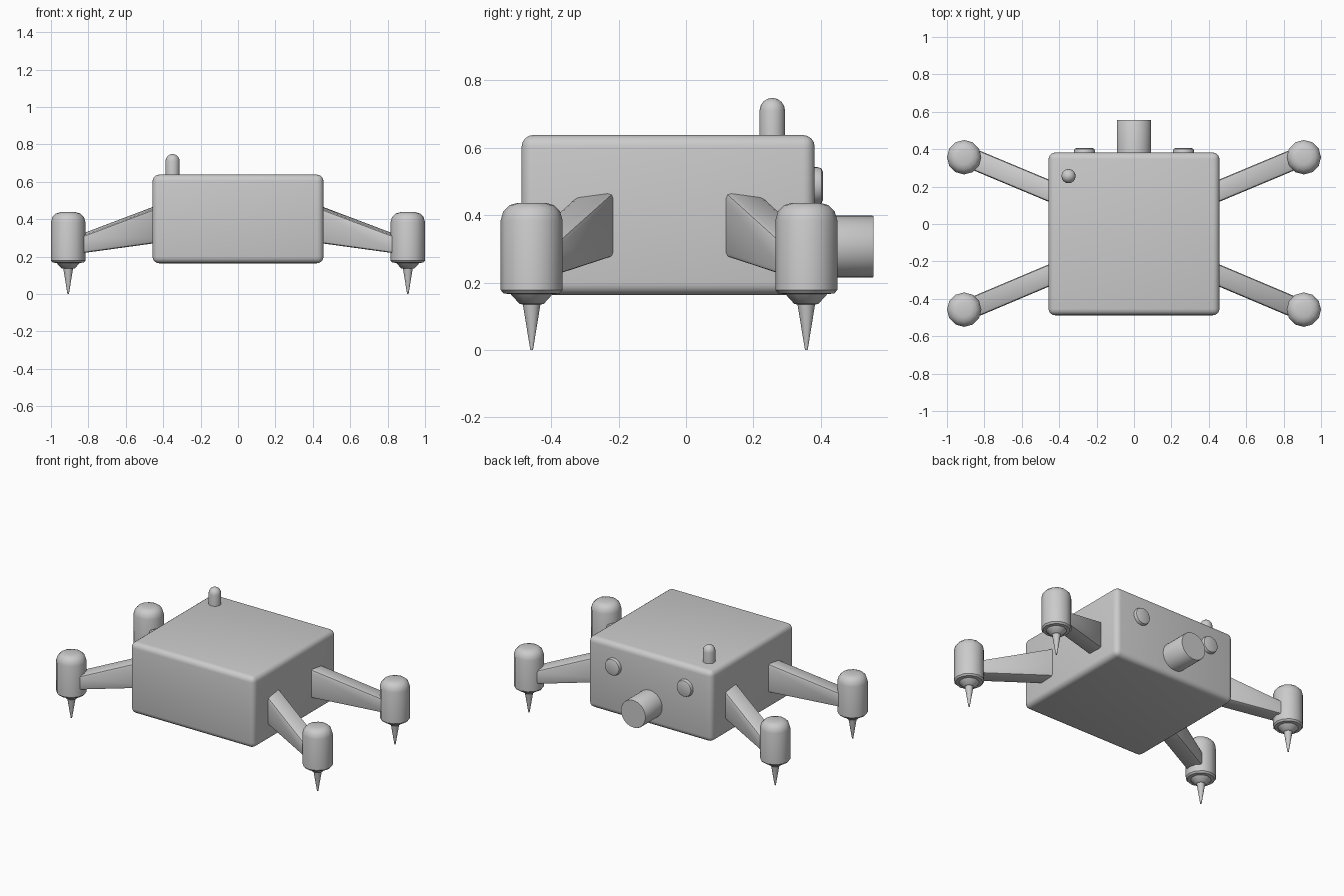
import bpy, bmesh
from math import radians, sin, cos, pi
from mathutils import Vector, Matrix

if "Cube" in bpy.data.objects:
    bpy.data.objects.remove(bpy.data.objects["Cube"])


def finish(name, bm, angle=40, bevel=0, segments=3):
    bmesh.ops.remove_doubles(bm, verts=bm.verts, dist=1e-5)
    bmesh.ops.recalc_face_normals(bm, faces=bm.faces)
    if bevel:
        bmesh.ops.bevel(bm, geom=bm.edges[:], offset=bevel, segments=segments,
                        profile=0.5, affect='EDGES')
    me = bpy.data.meshes.new(name)
    bm.to_mesh(me)
    bm.free()
    ob = bpy.data.objects.new(name, me)
    bpy.context.collection.objects.link(ob)
    bpy.ops.object.select_all(action='DESELECT')
    ob.select_set(True)
    bpy.context.view_layer.objects.active = ob
    bpy.ops.object.shade_smooth_by_angle(angle=radians(angle))
    return ob


def lathe(name, profile, loc, sides, along_y=False, angle=40):
    """Closed solid of revolution from (radius, height) points."""
    bm = bmesh.new()
    rings = [[bm.verts.new((r * cos(2 * pi * i / sides), r * sin(2 * pi * i / sides), h))
              for i in range(sides)] for r, h in profile]
    for a, b in zip(rings, rings[1:]):
        for i in range(sides):
            j = (i + 1) % sides
            bm.faces.new((a[i], a[j], b[j], b[i]))
    bm.faces.new(rings[0][::-1])
    bm.faces.new(rings[-1])
    if along_y:
        bm.transform(Matrix.Rotation(-pi / 2, 4, 'X'))
    bm.transform(Matrix.Translation(loc))
    return finish(name, bm, angle)


def arm(name, a, b):
    """Tapered beam; a and b are (x, y, z_low, z_high, half_width)."""
    d = Vector((b[0] - a[0], b[1] - a[1], 0)).normalized()
    side = Vector((-d.y, d.x, 0))
    bm = bmesh.new()
    ends = []
    for x, y, lo, hi, w in (a, b):
        ends.append([bm.verts.new(Vector((x, y, z)) + side * s * w)
                     for s, z in ((-1, lo), (1, lo), (1, hi), (-1, hi))])
    p, q = ends
    for i in range(4):
        j = (i + 1) % 4
        bm.faces.new((p[i], p[j], q[j], q[i]))
    bm.faces.new(p[::-1])
    bm.faces.new(q)
    return finish(name, bm, 40, 0.015, 2)


# Main body
bm = bmesh.new()
bmesh.ops.create_cube(bm, size=1)
bm.transform(Matrix.Translation((0, -0.053, 0.401)) @ Matrix.Diagonal((0.914, 0.87, 0.474, 1)))
finish("body", bm, 40, 0.035, 4)

# Arms, pods and pointed feet
pod = [(0.055, 0.165), (0.083, 0.168), (0.092, 0.178), (0.092, 0.385),
       (0.084, 0.412), (0.066, 0.43), (0.04, 0.437)]
spike = [(0.004, 0), (0.026, 0.135), (0.036, 0.137), (0.066, 0.17), (0.066, 0.19)]
for sx, side in ((-1, "left"), (1, "right")):
    for end, py, y0, y1 in (("front", -0.458, -0.235, -0.444), ("back", 0.357, 0.138, 0.345)):
        arm(f"{end}_{side}_arm", (sx * 0.36, y0, 0.285, 0.495, 0.055),
            (sx * 0.855, y1, 0.217, 0.308, 0.055))
        lathe(f"{end}_{side}_pod", pod, (sx * 0.908, py, 0), 12)
        lathe(f"{end}_{side}_foot_spike", spike, (sx * 0.908, py, 0), 12)

# Rear nozzle and round buttons
lathe("rear_nozzle", [(0.092, 0), (0.092, 0.203), (0.09, 0.206)], (0, 0.35, 0.307), 32, True)
for sx, side in ((-1, "left"), (1, "right")):
    lathe(f"{side}_rear_button", [(0.056, 0), (0.056, 0.04), (0.052, 0.052), (0.042, 0.056)],
          (sx * 0.265, 0.35, 0.487), 24, True)

# Antenna with domed tip
dome = [(0.038 * cos(t), 0.71 + 0.038 * sin(t)) for t in (0, 0.4, 0.8, 1.15, 1.45)]
lathe("antenna", [(0.038, 0.6)] + dome, (-0.35, 0.256, 0), 16)
